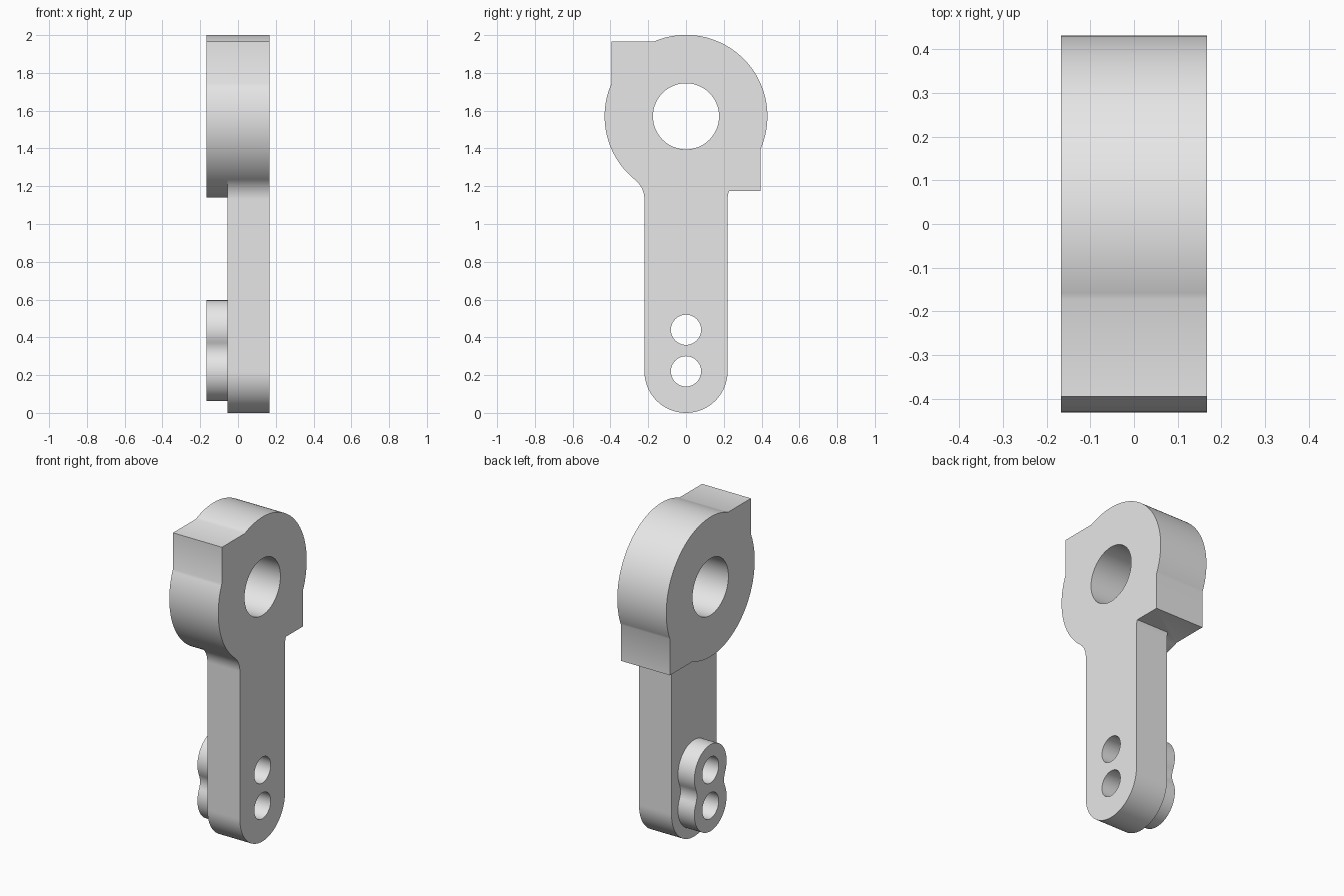
import bpy, bmesh, math
from mathutils import Vector

cube = bpy.data.objects.get("Cube")
if cube:
    bpy.data.objects.remove(cube, do_unlink=True)

# Main dimensions: thickness along x, profiles in the (y, z) plane
BACK, STEP, FACE = -0.167, -0.055, 0.167
HEAD_Z, HEAD_R, EAR, BORE_R = 1.57, 0.431, 0.395, 0.175
ARM_R, FILLET_Z = 0.22, 1.13
PIN_LOW, PIN_HIGH, PIN_R, BOSS_R, WAIST_R = 0.22, 0.44, 0.08, 0.157, 0.1

grey = bpy.data.materials.new("plain grey")
grey.use_nodes = True
grey.diffuse_color = (0.8, 0.8, 0.8, 1)
grey.node_tree.nodes["Principled BSDF"].inputs["Base Color"].default_value = (0.8, 0.8, 0.8, 1)


def arc(cy, cz, r, start, end, steps):
    """Points on an arc in the (y, z) plane, angles in radians."""
    return [(cy + r * math.cos(start + (end - start) * i / steps),
             cz + r * math.sin(start + (end - start) * i / steps)) for i in range(steps + 1)]


def circle(z, r, steps):
    return arc(0, z, r, 0, math.tau, steps)[:-1]


def prism(name, outline, x0, x1):
    """Extrude a closed (y, z) outline from x0 to x1."""
    bm = bmesh.new()
    face = bm.faces.new([bm.verts.new((x0, y, z)) for y, z in outline])
    new = bmesh.ops.extrude_face_region(bm, geom=[face])["geom"]
    bmesh.ops.translate(bm, vec=Vector((x1 - x0, 0, 0)),
                        verts=[v for v in new if isinstance(v, bmesh.types.BMVert)])
    bmesh.ops.recalc_face_normals(bm, faces=bm.faces)
    mesh = bpy.data.meshes.new(name)
    bm.to_mesh(mesh)
    bm.free()
    mesh.materials.append(grey)
    obj = bpy.data.objects.new(name, mesh)
    bpy.context.collection.objects.link(obj)
    return obj


def combine(target, other, operation):
    """Apply a boolean and discard the second object."""
    other.hide_render = True
    mod = target.modifiers.new(operation.lower(), 'BOOLEAN')
    mod.operation, mod.solver, mod.object = operation, 'EXACT', other
    bpy.context.view_layer.objects.active = target
    bpy.ops.object.modifier_apply(modifier=mod.name)
    bpy.data.objects.remove(other, do_unlink=True)


def mirrored(points):
    return [(-y, z) for y, z in reversed(points)]


# Head: a disc with two opposite square corners
reach = math.acos(EAR / HEAD_R)
quarter = math.pi / 2
upper = arc(0, HEAD_Z, HEAD_R, -reach, quarter + reach, 64)
lower = arc(0, HEAD_Z, HEAD_R, math.pi - reach, 3 * quarter + reach, 64)
head_outline = (upper + [(-EAR, HEAD_Z + EAR)] + lower + [(EAR, HEAD_Z - EAR)])
lever = prism("lever_arm", head_outline, BACK, FACE)

# Arm: rounded foot, straight sides, fillets running into the disc
dz = HEAD_Z - FILLET_Z
fillet_r = (ARM_R ** 2 + dz ** 2 - HEAD_R ** 2) / (2 * (HEAD_R - ARM_R))
turn = math.atan2(dz, ARM_R + fillet_r)
side = arc(ARM_R + fillet_r, FILLET_Z, fillet_r, math.pi, math.pi - turn, 14)
arm_outline = (arc(0, ARM_R, ARM_R, math.pi, math.tau, 48) + side
               + [(0, HEAD_Z)] + mirrored(side))
combine(lever, prism("arm", arm_outline, STEP, FACE), 'UNION')

# Boss: two round lobes joined by a soft waist
half = (PIN_HIGH - PIN_LOW) / 2
mid = (PIN_HIGH + PIN_LOW) / 2
tilt = math.asin(half / (BOSS_R + WAIST_R))
waist_y = (BOSS_R + WAIST_R) * math.cos(tilt)
waist = arc(waist_y, mid, WAIST_R, math.pi + tilt, math.pi - tilt, 14)
boss_outline = (arc(0, PIN_LOW, BOSS_R, math.pi - tilt, math.tau + tilt, 40)[1:-1] + waist
                + arc(0, PIN_HIGH, BOSS_R, -tilt, math.pi + tilt, 40)[1:-1] + mirrored(waist))
combine(lever, prism("boss", boss_outline, BACK, 0), 'UNION')

# Bore and two pin holes, straight through
for z, r, steps in ((HEAD_Z, BORE_R, 72), (PIN_LOW, PIN_R, 40), (PIN_HIGH, PIN_R, 40)):
    combine(lever, prism("hole_cutter", circle(z, r, steps), -0.5, 0.5), 'DIFFERENCE')

# Smooth curved sides, keep rims sharp
bpy.ops.object.select_all(action='DESELECT')
lever.select_set(True)
bpy.context.view_layer.objects.active = lever
bpy.ops.object.shade_smooth_by_angle(angle=math.radians(30))
